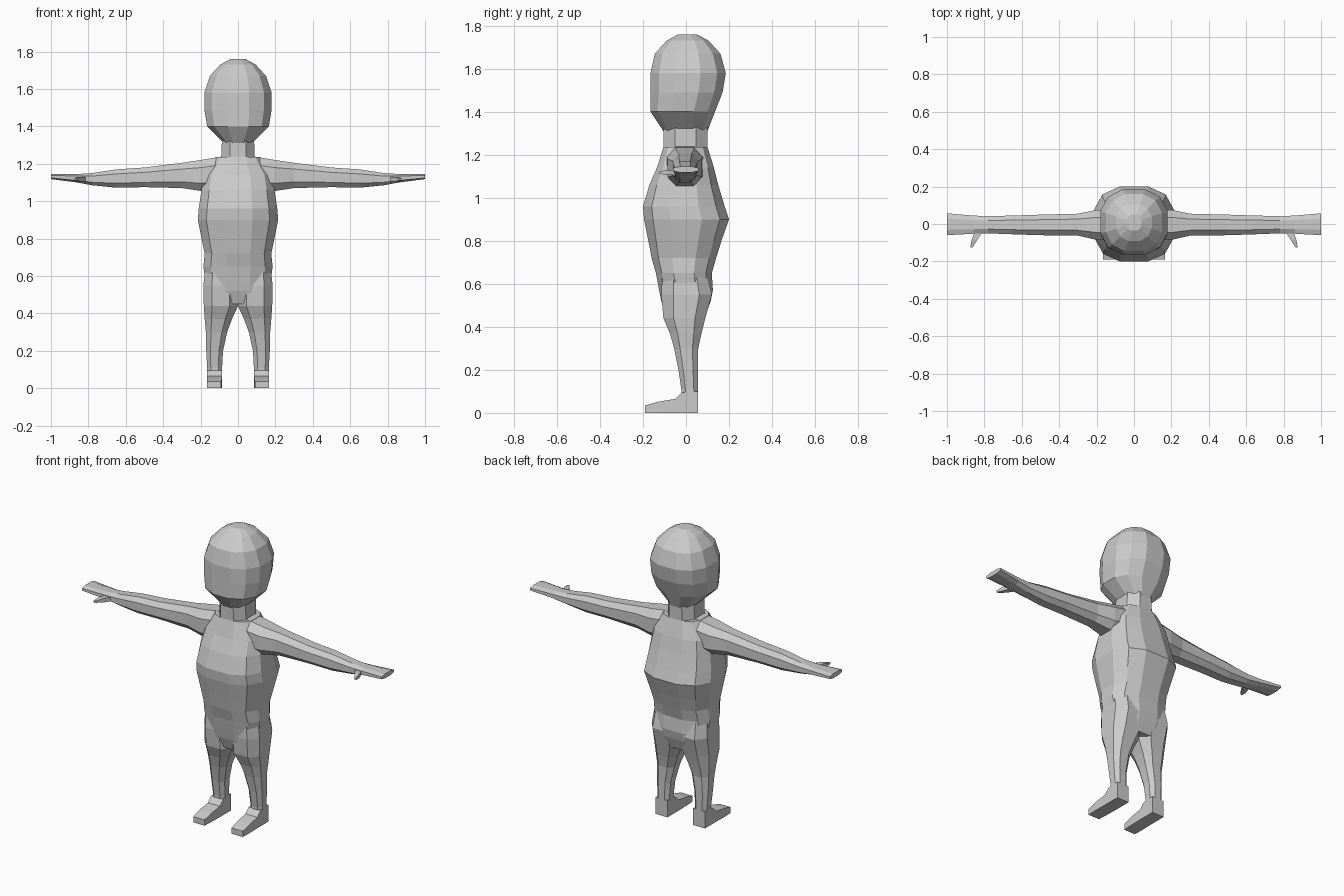
import bpy, bmesh, math
from mathutils import Vector


def section(n, power):
    """Unit rounded-square outline with flat sides facing each axis."""
    pts = []
    for i in range(n):
        a = 2 * math.pi * (i + 0.5) / n
        c, s = math.cos(a), math.sin(a)
        pts.append((math.copysign(abs(c) ** (2 / power), c),
                    math.copysign(abs(s) ** (2 / power), s)))
    m = max(abs(p[0]) for p in pts)
    k = max(abs(p[1]) for p in pts)
    return [(u / m, v / k) for u, v in pts]


def loft(name, rings, axis, n=12, power=2.4, mirror=False):
    """Rings are (position on axis, u min, u max, v min, v max)."""
    place = {"x": lambda t, u, v: (t, u, v),
             "y": lambda t, u, v: (u, t, v),
             "z": lambda t, u, v: (u, v, t)}[axis]
    outline = section(n, power)
    bm = bmesh.new()
    loops = []
    for t, u0, u1, v0, v1 in rings:
        loops.append([bm.verts.new(Vector(place(
            t, (u0 + u1) / 2 + (u1 - u0) / 2 * u,
            (v0 + v1) / 2 + (v1 - v0) / 2 * v))) for u, v in outline])
    for a, b in zip(loops, loops[1:]):
        for i in range(n):
            j = (i + 1) % n
            bm.faces.new((a[i], a[j], b[j], b[i]))
    bm.faces.new(loops[0])
    bm.faces.new(loops[-1])
    bmesh.ops.recalc_face_normals(bm, faces=bm.faces)
    mesh = bpy.data.meshes.new(name)
    bm.to_mesh(mesh)
    bm.free()
    ob = bpy.data.objects.new(name, mesh)
    bpy.context.collection.objects.link(ob)
    if mirror:
        ob.modifiers.new("mirror", "MIRROR")
    return ob


def centred(rows):
    """Expand (z, half width, front y, back y) to loft rings."""
    return [(z, -w, w, f, b) for z, w, f, b in rows]


# Head, with a narrow chin and sloping nape
loft("head", centred([
    (1.31, 0.075, -0.105, 0.10),
    (1.40, 0.165, -0.165, 0.135),
    (1.49, 0.18, -0.165, 0.17),
    (1.58, 0.18, -0.165, 0.185),
    (1.67, 0.15, -0.145, 0.16),
    (1.73, 0.095, -0.09, 0.105),
    (1.76, 0.04, -0.035, 0.05)]), "z")

# Neck
loft("neck", centred([
    (1.20, 0.09, -0.105, 0.10),
    (1.37, 0.085, -0.105, 0.10)]), "z", 8)

# Torso, from shoulders to hips
loft("torso", centred([
    (0.45, 0.12, -0.09, 0.09),
    (0.52, 0.175, -0.115, 0.115),
    (0.57, 0.175, -0.125, 0.125),
    (0.65, 0.185, -0.14, 0.12),
    (0.72, 0.178, -0.16, 0.14),
    (0.80, 0.195, -0.175, 0.165),
    (0.90, 0.215, -0.195, 0.20),
    (0.96, 0.21, -0.20, 0.18),
    (1.06, 0.195, -0.17, 0.15),
    (1.14, 0.18, -0.135, 0.13),
    (1.235, 0.12, -0.105, 0.10)]), "z", 12, 2.6)

# Arms with flat hands
loft("arm", [
    (0.08, -0.09, 0.08, 1.06, 1.24),
    (0.20, -0.085, 0.075, 1.055, 1.22),
    (0.30, -0.062, 0.055, 1.07, 1.205),
    (0.50, -0.06, 0.05, 1.075, 1.18),
    (0.65, -0.055, 0.045, 1.072, 1.17),
    (0.78, -0.05, 0.042, 1.085, 1.15),
    (0.86, -0.052, 0.045, 1.10, 1.145),
    (1.00, -0.06, 0.057, 1.118, 1.145)], "x", 8, 2.6, True)

# Thumbs
loft("thumb", [
    (-0.125, 0.863, 0.875, 1.112, 1.122),
    (-0.085, 0.838, 0.868, 1.105, 1.13),
    (-0.035, 0.805, 0.85, 1.105, 1.13)], "y", 4, 2, True)

# Legs, meeting at the crotch
loft("leg", [
    (0.05, 0.087, 0.165, -0.02, 0.055),
    (0.11, 0.085, 0.165, -0.022, 0.055),
    (0.20, 0.08, 0.17, -0.035, 0.055),
    (0.30, 0.058, 0.172, -0.055, 0.057),
    (0.37, 0.032, 0.178, -0.075, 0.072),
    (0.44, 0.0, 0.183, -0.105, 0.09),
    (0.55, 0.0, 0.185, -0.115, 0.12),
    (0.64, 0.01, 0.175, -0.11, 0.10)], "z", 8, 2.6, True)

# Feet
loft("foot", [
    (-0.19, 0.09, 0.165, 0.0, 0.035),
    (-0.13, 0.087, 0.167, 0.0, 0.052),
    (-0.05, 0.085, 0.165, 0.0, 0.065),
    (-0.02, 0.085, 0.165, 0.0, 0.095),
    (0.055, 0.085, 0.165, 0.0, 0.10)], "y", 4, 2, True)
